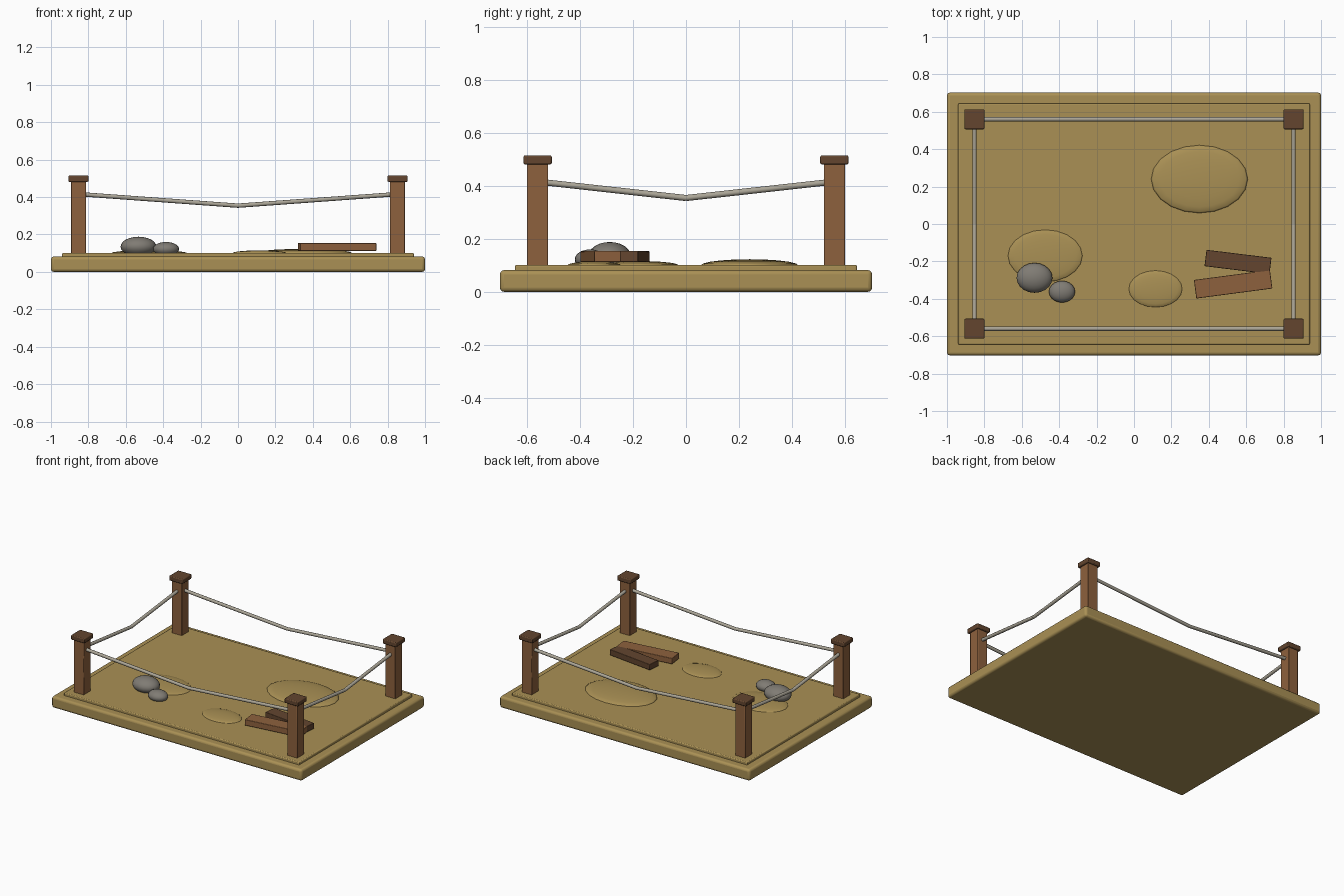
import bpy, math
from mathutils import Vector

if "Cube" in bpy.data.objects:
    bpy.data.objects.remove(bpy.data.objects["Cube"])


def material(name, rgb):
    m = bpy.data.materials.new(name)
    m.diffuse_color = (*rgb, 1)
    m.use_nodes = True
    m.node_tree.nodes["Principled BSDF"].inputs["Base Color"].default_value = m.diffuse_color
    return m


SAND = material("sand", (0.40, 0.28, 0.09))
WOOD = material("wood", (0.27, 0.12, 0.047))
DARK = material("dark wood", (0.125, 0.06, 0.028))
STONE = material("stone", (0.215, 0.20, 0.175))
ROPE = material("rope", (0.41, 0.38, 0.31))


def finish(name, mat):
    ob = bpy.context.object
    ob.name = name
    ob.data.materials.append(mat)
    return ob


def box(name, mat, centre, size, bevel=0.005, angle=0.0, segments=2):
    bpy.ops.mesh.primitive_cube_add(size=1, location=centre)
    ob = finish(name, mat)
    ob.scale = size
    bpy.ops.object.transform_apply(location=False, rotation=False, scale=True)
    ob.rotation_euler.z = math.radians(angle)
    mod = ob.modifiers.new("soft edges", 'BEVEL')
    mod.width, mod.segments = bevel, segments
    bpy.ops.object.shade_smooth_by_angle(angle=math.radians(35))
    return ob


def blob(name, mat, centre, radii, segments, rings):
    bpy.ops.mesh.primitive_uv_sphere_add(segments=segments, ring_count=rings,
                                         radius=1, location=centre)
    ob = finish(name, mat)
    ob.scale = radii
    bpy.ops.object.transform_apply(location=False, rotation=False, scale=True)
    bpy.ops.object.shade_smooth()
    return ob


def rod(name, mat, a, b, radius):
    a, b = Vector(a), Vector(b)
    d = b - a
    bpy.ops.mesh.primitive_cylinder_add(vertices=10, radius=radius, depth=d.length,
                                        location=(a + b) / 2)
    ob = finish(name, mat)
    ob.rotation_euler = d.to_track_quat('Z', 'Y').to_euler()
    bpy.ops.object.shade_smooth_by_angle(angle=math.radians(40))


# Ground slab with a raised inner floor
box("base_slab", SAND, (0, 0, 0.041), (2.0, 1.405, 0.082), 0.016, segments=3)
box("inner_floor", SAND, (0, 0, 0.075), (1.88, 1.29, 0.054), 0.006)

# Corner posts with caps
PX, PY = 0.853, 0.56
for i, (sx, sy) in enumerate([(-1, -1), (1, -1), (1, 1), (-1, 1)]):
    box(f"post_{i}", WOOD, (sx * PX, sy * PY, 0.285), (0.08, 0.08, 0.40), 0.004)
    box(f"post_cap_{i}", DARK, (sx * PX, sy * PY, 0.498), (0.107, 0.107, 0.034), 0.006)

# Sagging ropes, two straight lengths per side
HIGH, LOW, R = 0.416, 0.354, 0.0115
for s in (-1, 1):
    for e in (-1, 1):
        rod("long_rope", ROPE, (e * PX, s * PY, HIGH), (0, s * PY, LOW), R)
        rod("short_rope", ROPE, (s * PX, e * PY, HIGH), (s * PX, 0, LOW), R)

# Low sand mounds
blob("large_mound", SAND, (0.35, 0.24, 0.10), (0.262, 0.184, 0.023), 20, 10)
blob("left_mound", SAND, (-0.475, -0.17, 0.10), (0.203, 0.142, 0.016), 20, 10)
blob("small_mound", SAND, (0.115, -0.347, 0.10), (0.146, 0.10, 0.015), 20, 10)

# Stones
blob("large_stone", STONE, (-0.532, -0.288, 0.135), (0.096, 0.08, 0.053), 20, 12)
blob("small_stone", STONE, (-0.385, -0.362, 0.122), (0.07, 0.058, 0.038), 20, 12)

# Loose planks
box("front_plank", WOOD, (0.53, -0.322, 0.133), (0.41, 0.10, 0.042), 0.003, 7.5)
box("rear_plank", DARK, (0.556, -0.203, 0.133), (0.35, 0.088, 0.042), 0.003, -7)
